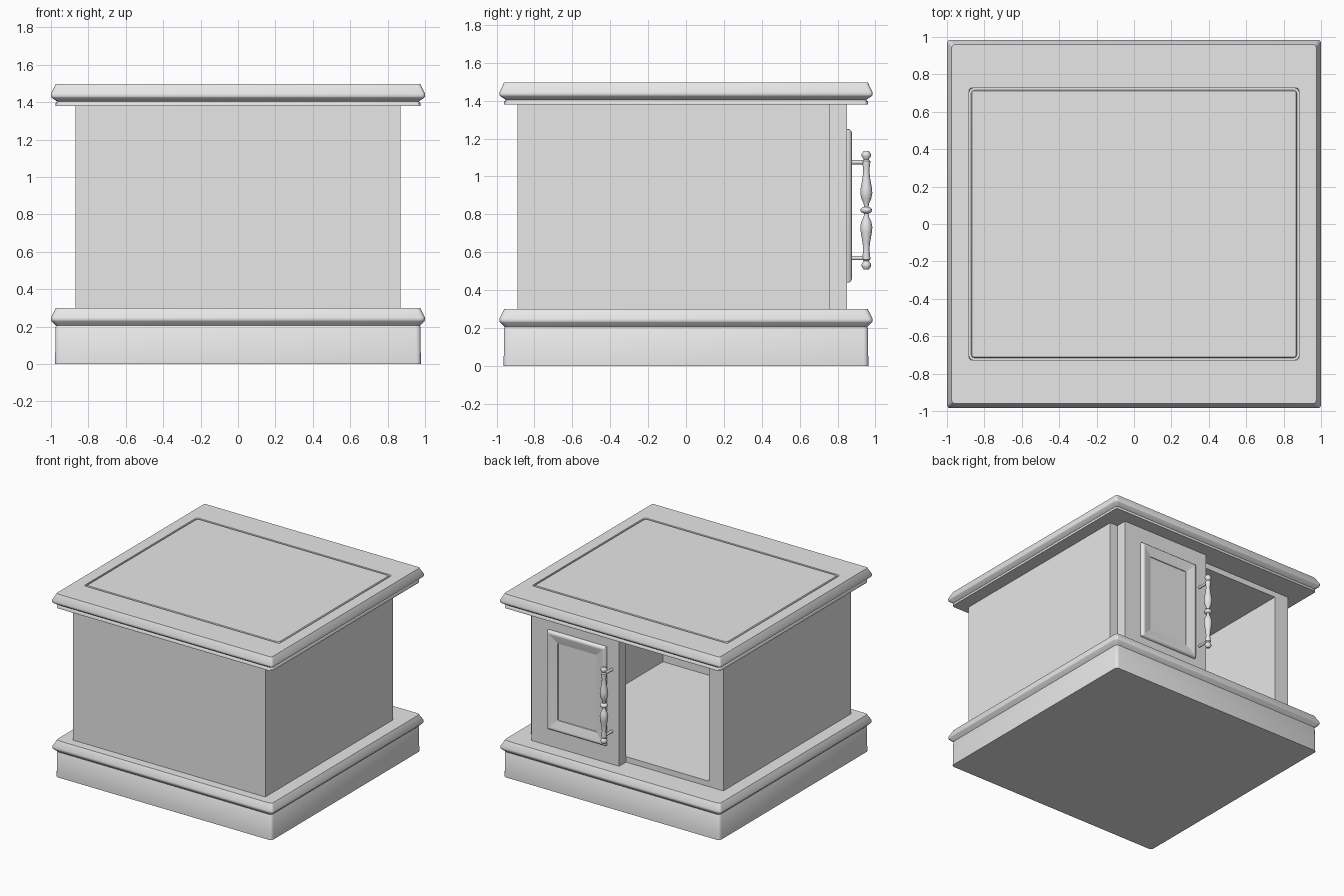
import bpy, bmesh, math
from mathutils import Matrix, Vector

cube = bpy.data.objects.get("Cube")
if cube:
    bpy.data.objects.remove(cube, do_unlink=True)

grey = bpy.data.materials.new("plain_grey")
grey.use_nodes = True
grey.diffuse_color = (0.8, 0.8, 0.8, 1)
grey.node_tree.nodes["Principled BSDF"].inputs["Base Color"].default_value = (0.8, 0.8, 0.8, 1)

# Local frames: UP lofts along z, BACK lofts along +y (local y becomes z)
UP = Matrix.Identity(4)
BACK = Matrix(((-1, 0, 0, 0), (0, 0, 1, 0), (0, 1, 0, 0), (0, 0, 0, 1)))


def finish(name, bm, angle=40):
    bmesh.ops.recalc_face_normals(bm, faces=bm.faces)
    mesh = bpy.data.meshes.new(name)
    bm.to_mesh(mesh)
    bm.free()
    obj = bpy.data.objects.new(name, mesh)
    bpy.context.collection.objects.link(obj)
    mesh.materials.append(grey)
    bpy.ops.object.select_all(action='DESELECT')
    obj.select_set(True)
    bpy.context.view_layer.objects.active = obj
    bpy.ops.object.shade_smooth_by_angle(angle=math.radians(angle))
    return obj


def rect_ring(hx, hy, radius, steps):
    """Rectangle outline with rounded corners."""
    if radius == 0:
        return [(hx, hy), (-hx, hy), (-hx, -hy), (hx, -hy)]
    pts = []
    for k, (sx, sy) in enumerate(((1, 1), (-1, 1), (-1, -1), (1, -1))):
        for i in range(steps + 1):
            a = math.pi / 2 * (k + i / steps)
            pts.append((sx * (hx - radius) + radius * math.cos(a),
                        sy * (hy - radius) + radius * math.sin(a)))
    return pts


def bridge(bm, rings):
    """Join successive closed rings and cap both ends."""
    for a, b in zip(rings, rings[1:]):
        n = len(a)
        for i in range(n):
            j = (i + 1) % n
            bm.faces.new((a[i], a[j], b[j], b[i]))
    bm.faces.new(rings[0][::-1])
    bm.faces.new(rings[-1])


def loft(name, hx, hy, profile, radius=0.0, frame=UP, center=(0, 0, 0)):
    """Stack rectangles; profile rows are (inset x, inset y, height)."""
    bm = bmesh.new()
    place = Matrix.Translation(center) @ frame
    rings = [[bm.verts.new(place @ Vector((x, y, h)))
              for x, y in rect_ring(hx - ix, hy - iy, radius, 3)]
             for ix, iy, h in profile]
    bridge(bm, rings)
    return finish(name, bm)


def even(rows):
    return [(i, i, h) for i, h in rows]


# Plinth with moulded upper edge
loft("plinth", 1.0, 0.985, even([
    (0.022, 0), (0.025, 0.20), (0.028, 0.205), (0.003, 0.23), (0, 0.235),
    (0, 0.25), (0.025, 0.30)]), radius=0.025)

# Top slab with moulded edge and a shallow groove in its surface
loft("top_slab", 1.0, 0.985, even([
    (0.025, 1.38), (0.025, 1.395), (0.032, 1.405), (0.003, 1.425), (0, 1.43),
    (0, 1.445), (0.025, 1.497)]) + [
    (0.117, 0.257, 1.497), (0.119, 0.259, 1.487),
    (0.129, 0.269, 1.487), (0.133, 0.273, 1.497)], radius=0.018)

# Cabinet body, open at the back
loft("cabinet_body", 0.87, 0.54, [
    (0, 0, -0.89), (0, 0, 0.76), (0.13, 0.045, 0.76), (0.13, 0.045, -0.76)],
    frame=BACK, center=(0, 0, 0.84))

# Door with its raised moulding and sunken panel
loft("door", 0.395, 0.54, even([(0, 0.76), (0, 0.85)]),
     frame=BACK, center=(0.405, 0, 0.84))
loft("door_panel", 0.265, 0.405, even([
    (0, 0.845), (0, 0.86), (0.007, 0.871), (0.018, 0.876), (0.028, 0.874),
    (0.09, 0.857), (0.092, 0.852), (0.1, 0.852)]), radius=0.004,
    frame=BACK, center=(0.385, 0, 0.845))

# Turned handle: half profile from the middle ring to the finial, then mirrored
half = [(0.030, 0.005), (0.024, 0.012), (0.012, 0.018), (0.014, 0.035),
        (0.026, 0.06), (0.032, 0.09), (0.029, 0.12), (0.020, 0.17),
        (0.016, 0.21), (0.021, 0.25), (0.021, 0.26), (0.013, 0.268),
        (0.025, 0.285), (0.025, 0.297), (0.014, 0.312)]
spindle = [(r, -h) for r, h in reversed(half)] + half
hx, hy, hz, sides = 0.075, 0.952, 0.822, 12
bm = bmesh.new()
bridge(bm, [[bm.verts.new((hx + r * math.cos(math.tau * i / sides),
                           hy + r * math.sin(math.tau * i / sides), hz + h))
             for i in range(sides)] for r, h in spindle])
finish("handle_spindle", bm)

# Posts that hold the handle
for label, side in (("upper", 1), ("lower", -1)):
    bm = bmesh.new()
    place = Matrix.Translation((hx, 0.9, hz + side * 0.253)) @ Matrix.Rotation(math.pi / 2, 4, 'X')
    bmesh.ops.create_cone(bm, cap_ends=True, segments=sides, radius1=0.011,
                          radius2=0.011, depth=0.11, matrix=place)
    finish(label + "_handle_post", bm)
